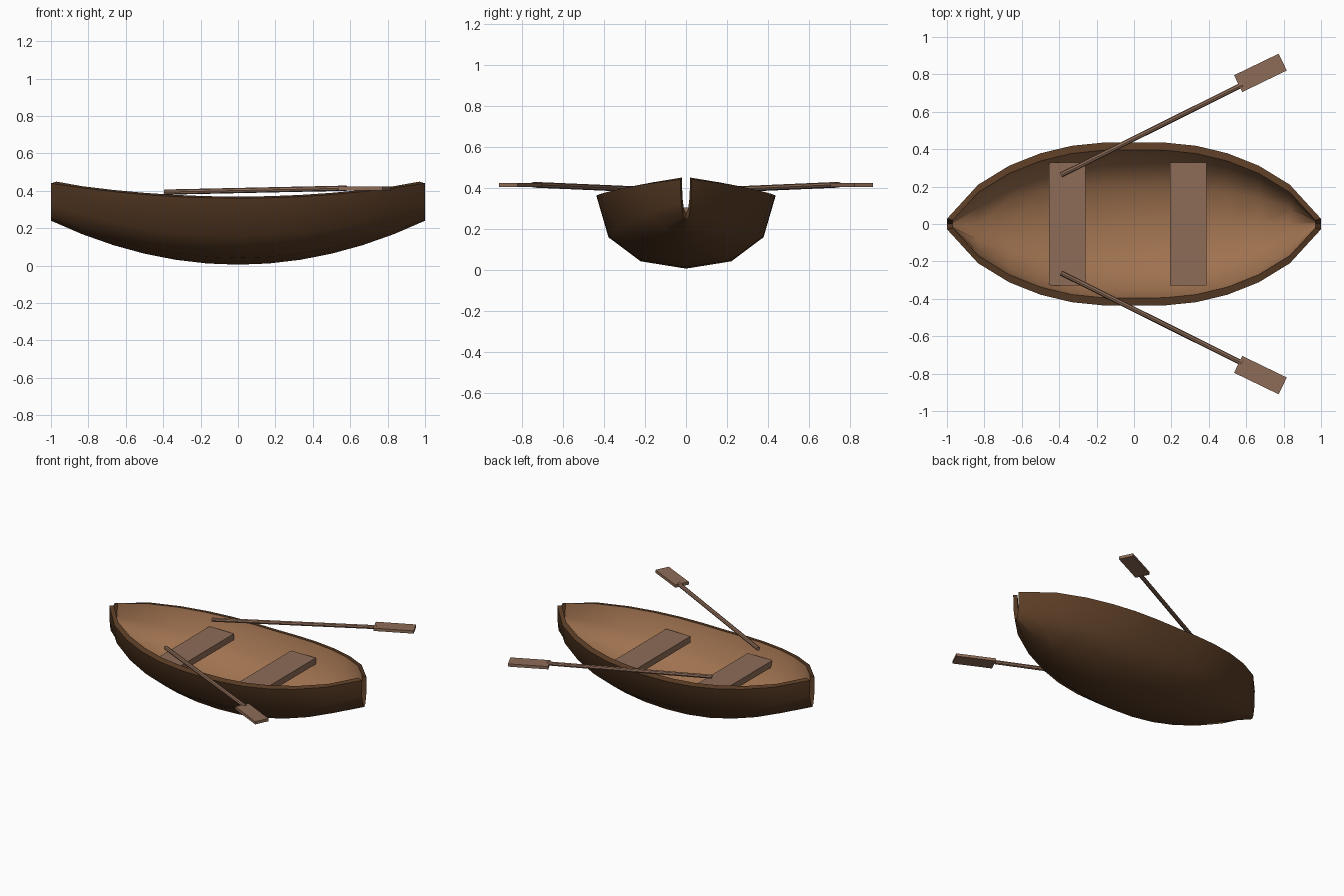
import bpy, bmesh, math
from mathutils import Vector, Matrix

if "Cube" in bpy.data.objects:
    bpy.data.objects.remove(bpy.data.objects["Cube"])


def material(name, color):
    m = bpy.data.materials.new(name)
    m.diffuse_color = (*color, 1)
    m.use_nodes = True
    m.node_tree.nodes["Principled BSDF"].inputs["Base Color"].default_value = m.diffuse_color
    return m


DARK = material("dark wood", (0.105, 0.047, 0.019))
INSIDE = material("inner wood", (0.35, 0.17, 0.08))
PLANK = material("plank wood", (0.27, 0.15, 0.095))


def finish(bm, name, mats, angle=None):
    bmesh.ops.recalc_face_normals(bm, faces=bm.faces)
    me = bpy.data.meshes.new(name)
    bm.to_mesh(me)
    bm.free()
    ob = bpy.data.objects.new(name, me)
    bpy.context.collection.objects.link(ob)
    for m in mats:
        me.materials.append(m)
    if angle:
        bpy.ops.object.select_all(action='DESELECT')
        ob.select_set(True)
        bpy.context.view_layer.objects.active = ob
        bpy.ops.object.shade_smooth_by_angle(angle=math.radians(angle))
    return ob


# Hull: lofted outer and inner skins joined by a rim
half_widths = [0.437, 0.435, 0.418, 0.378, 0.312, 0.21, 0.028]
profile = [(0, 0), (0.506, 0.1), (0.865, 0.43), (1, 1)]
section = [(-y, z) for y, z in profile[:0:-1]] + profile
N = 6


def station(i, inner):
    t = i / N
    w, keel, sheer = half_widths[abs(i)], 0.005 + 0.235 * t * t, 0.36 + 0.08 * t * t
    x = t
    if inner:
        w = max(w - 0.041, 0.02)
        keel, sheer = keel + 0.037, sheer + 0.009
        if abs(i) == N:
            x *= 0.97
    return [(x, w * y, keel + z * (sheer - keel)) for y, z in section]


def build_hull():
    bm = bmesh.new()
    skins = [[[bm.verts.new(c) for c in station(i, inner)]
              for i in range(-N, N + 1)] for inner in (False, True)]
    for k, rows in enumerate(skins):
        for a, b in zip(rows, rows[1:]):
            for j in range(len(section) - 1):
                f = bm.faces.new((a[j], a[j + 1], b[j + 1], b[j]))
                f.material_index = k
    out, inn = skins
    for i in range(2 * N):
        for j in (0, -1):
            bm.faces.new((out[i][j], out[i + 1][j], inn[i + 1][j], inn[i][j]))
    for i in (0, -1):
        for j in range(len(section) - 1):
            bm.faces.new((out[i][j], out[i][j + 1], inn[i][j + 1], inn[i][j]))
    finish(bm, "hull", [DARK, INSIDE], 40)


def box(name, center, size, mat, rot=0):
    bm = bmesh.new()
    m = (Matrix.Translation(center) @ Matrix.Rotation(rot, 4, 'Z')
         @ Matrix.Diagonal((*size, 1)))
    bmesh.ops.create_cube(bm, size=1, matrix=m)
    return finish(bm, name, [mat])


build_hull()

# Bench seats
for name, x in (("rear_seat", -0.358), ("front_seat", 0.29)):
    box(name, (x, 0, 0.28), (0.195, 0.655, 0.045), PLANK)

# Oars: shaft and flat blade on each side
for side, s in (("left", 1), ("right", -1)):
    a = Vector((-0.39, 0.262 * s, 0.393))
    b = Vector((0.58, 0.745 * s, 0.414))
    d = b - a
    bm = bmesh.new()
    m = Matrix.Translation((a + b) / 2) @ d.to_track_quat('Z', 'Y').to_matrix().to_4x4()
    bmesh.ops.create_cone(bm, cap_ends=True, segments=8, radius1=0.014,
                          radius2=0.014, depth=d.length, matrix=m)
    finish(bm, side + "_oar_shaft", [PLANK])
    box(side + "_oar_blade", (0.676, 0.808 * s, 0.412), (0.265, 0.1, 0.02),
        PLANK, s * math.radians(25.8))
